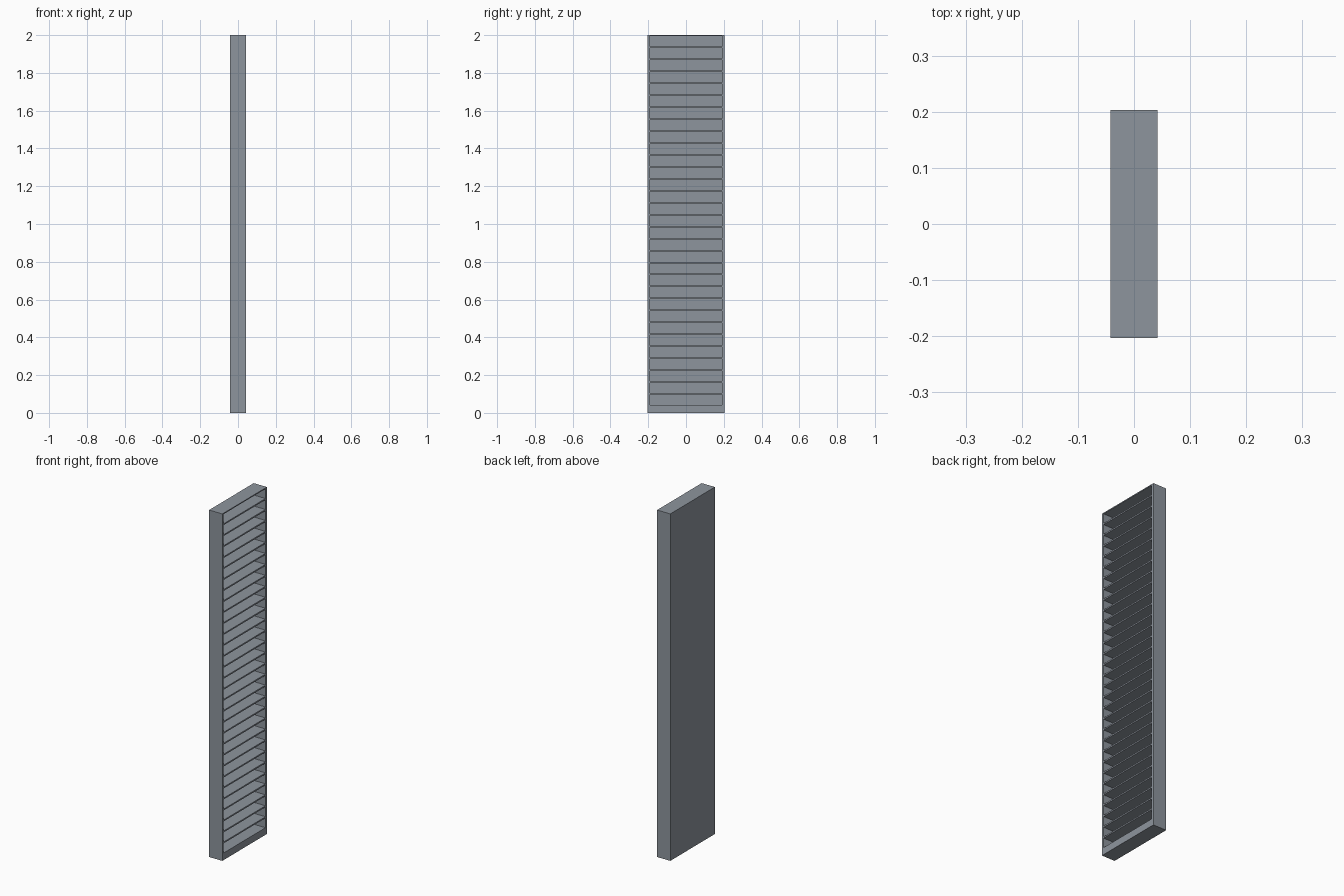
import bpy

if "Cube" in bpy.data.objects:
    bpy.data.objects.remove(bpy.data.objects["Cube"])

# One flat grey for the whole rack
grey = bpy.data.materials.new("slate grey")
grey.diffuse_color = (0.27, 0.30, 0.34, 1)
grey.use_nodes = True
grey.node_tree.nodes["Principled BSDF"].inputs["Base Color"].default_value = grey.diffuse_color

HX, HY, H = 0.042, 0.203, 2.0      # half depth, half width, height
SIDE, BACK, TOP, BASE = 0.013, 0.008, 0.006, 0.041
SLOTS, GAP = 31, 0.008             # openings and shelf thickness


def box(name, lo, hi):
    bpy.ops.mesh.primitive_cube_add(
        size=1, location=[(a + b) / 2 for a, b in zip(lo, hi)])
    ob = bpy.context.object
    ob.name = name
    ob.scale = [b - a for a, b in zip(lo, hi)]
    bpy.ops.object.transform_apply(location=False, rotation=False, scale=True)
    ob.data.materials.append(grey)
    return ob


inner = HY - SIDE

# Frame: two full-height sides, back panel, thick base and thin top
box("left_side", (-HX, -HY, 0), (HX, -inner, H))
box("right_side", (-HX, inner, 0), (HX, HY, H))
box("back_panel", (-HX, -inner, 0), (-HX + BACK, inner, H))
box("base", (-HX + BACK, -inner, 0), (HX, inner, BASE))
box("top", (-HX + BACK, -inner, H - TOP), (HX, inner, H))

# Evenly spaced thin shelves, flush with the open front
pitch = (H - TOP - BASE + GAP) / SLOTS
shelf = box("shelves", (-HX + BACK, -inner, BASE + pitch - GAP),
            (HX, inner, BASE + pitch))
rows = shelf.modifiers.new("rows", 'ARRAY')
rows.count = SLOTS - 1
rows.use_relative_offset = False
rows.use_constant_offset = True
rows.constant_offset_displace = (0, 0, pitch)
